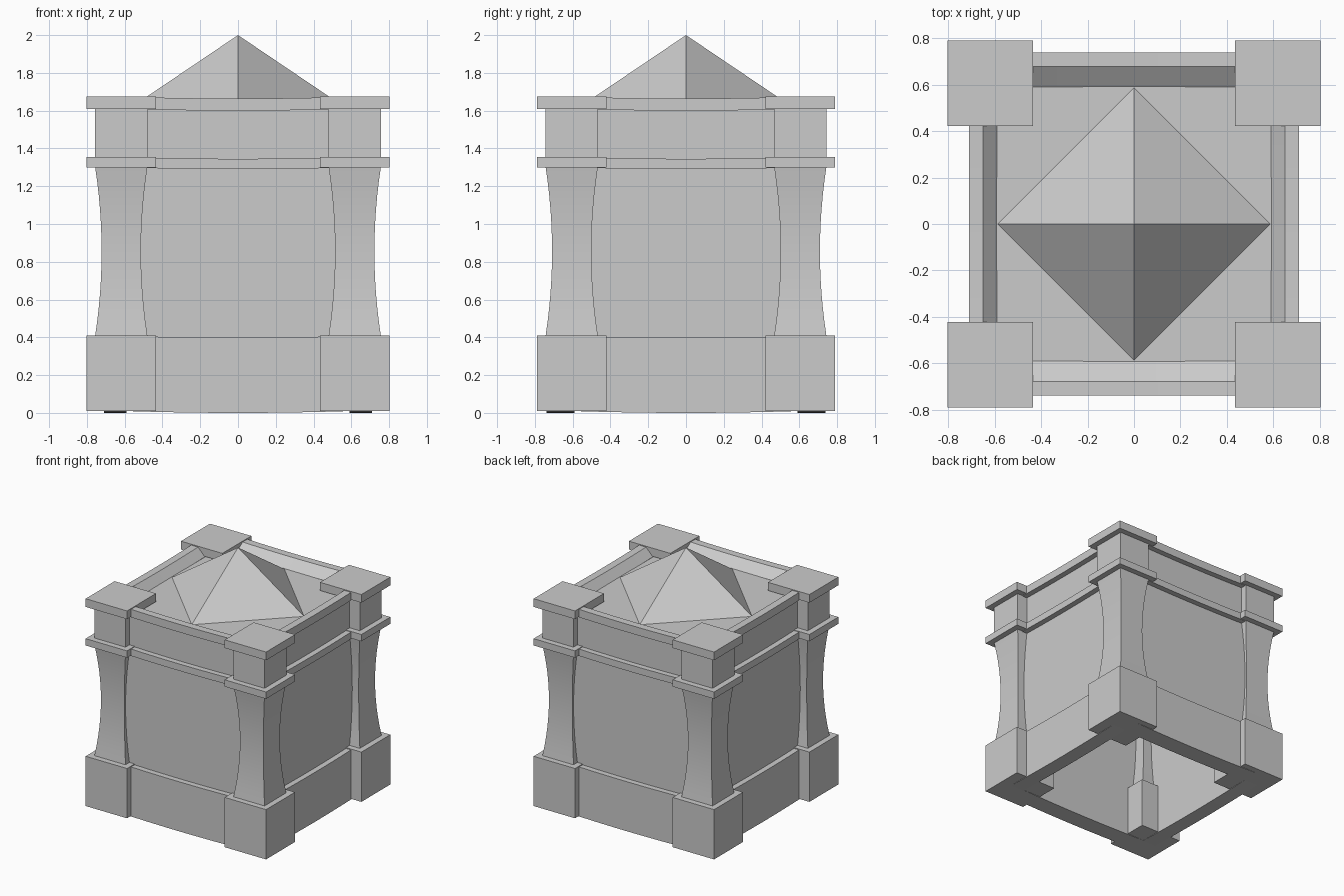
import bpy
import bmesh
from math import radians

if "Cube" in bpy.data.objects:
    bpy.data.objects.remove(bpy.data.objects["Cube"])


def make_object(name, bm, smooth=False):
    bmesh.ops.recalc_face_normals(bm, faces=bm.faces)
    mesh = bpy.data.meshes.new(name)
    bm.to_mesh(mesh)
    bm.free()
    ob = bpy.data.objects.new(name, mesh)
    bpy.context.collection.objects.link(ob)
    if smooth:
        bpy.ops.object.select_all(action='DESELECT')
        ob.select_set(True)
        bpy.context.view_layer.objects.active = ob
        bpy.ops.object.shade_smooth_by_angle(angle=radians(30))
    return ob


def loft(name, rings, smooth=False):
    """Skin a list of equal-length vertex rings and cap both ends."""
    bm = bmesh.new()
    loops = [[bm.verts.new(p) for p in ring] for ring in rings]
    n = len(loops[0])
    for a, b in zip(loops, loops[1:]):
        for i in range(n):
            j = (i + 1) % n
            bm.faces.new((a[i], a[j], b[j], b[i]))
    bm.faces.new(loops[0])
    bm.faces.new(loops[-1])
    return make_object(name, bm, smooth)


# Corner posts: square stack with a concave shaft (half width, height)
BASE, BLOCK, WAIST = 0.184, 0.138, 0.104
STEPS = 12
shaft = []
for k in range(STEPS + 1):
    t = 2 * k / STEPS - 1
    shaft.append((WAIST + (BLOCK - WAIST) * t * t, 0.855 + 0.445 * t))
post_profile = [(BASE, 0.01), (BASE, 0.41)] + shaft + [
    (BASE, 1.30), (BASE, 1.355), (BLOCK, 1.355), (BLOCK, 1.61),
    (BASE, 1.61), (BASE, 1.676)]
for side, sx in (("left", -1), ("right", 1)):
    for end, sy in (("front", -1), ("back", 1)):
        cx, cy = sx * 0.618, sy * 0.605
        rings = [[(cx + dx * h, cy + dy * h, z) for dx, dy in
                  ((-1, -1), (1, -1), (1, 1), (-1, 1))]
                 for h, z in post_profile]
        loft(f"{end}_{side}_post", rings, True)


# Walls: moulded cross-section swept between posts, sagging slightly mid-span
def wall_section(outer):
    inset = outer - 0.045
    return [(0.59, 0.01), (outer, 0.01), (outer, 0.408), (inset, 0.408),
            (inset, 1.30), (outer, 1.30), (outer, 1.355), (inset, 1.355),
            (inset, 1.61), (outer, 1.61), (outer, 1.674),
            (outer - 0.06, 1.674), (0.59, 1.612)]


def wall(name, outer, sign, along_x):
    rings = []
    for k in range(9):
        s = 0.6 * (k / 4 - 1)
        sag = 0.01 * (1 - (s / 0.6) ** 2)
        rings.append([(s, sign * d, z - sag) if along_x
                      else (sign * d, s, z - sag)
                      for d, z in wall_section(outer)])
    loft(name, rings, True)


wall("front_wall", 0.738, -1, True)
wall("back_wall", 0.738, 1, True)
wall("left_wall", 0.71, -1, False)
wall("right_wall", 0.71, 1, False)

# Flat roof deck
bm = bmesh.new()
bmesh.ops.create_cube(bm, size=1)
bmesh.ops.scale(bm, vec=(1.2, 1.2, 0.02), verts=bm.verts)
bmesh.ops.translate(bm, vec=(0, 0, 1.594), verts=bm.verts)
make_object("roof_deck", bm)

# Four-sided roof pyramid with corners on the axes
bm = bmesh.new()
bmesh.ops.create_cone(bm, cap_ends=True, segments=4, radius1=0.587,
                      radius2=0, depth=0.396)
bmesh.ops.translate(bm, vec=(0, 0, 1.802), verts=bm.verts)
make_object("roof_pyramid", bm)
